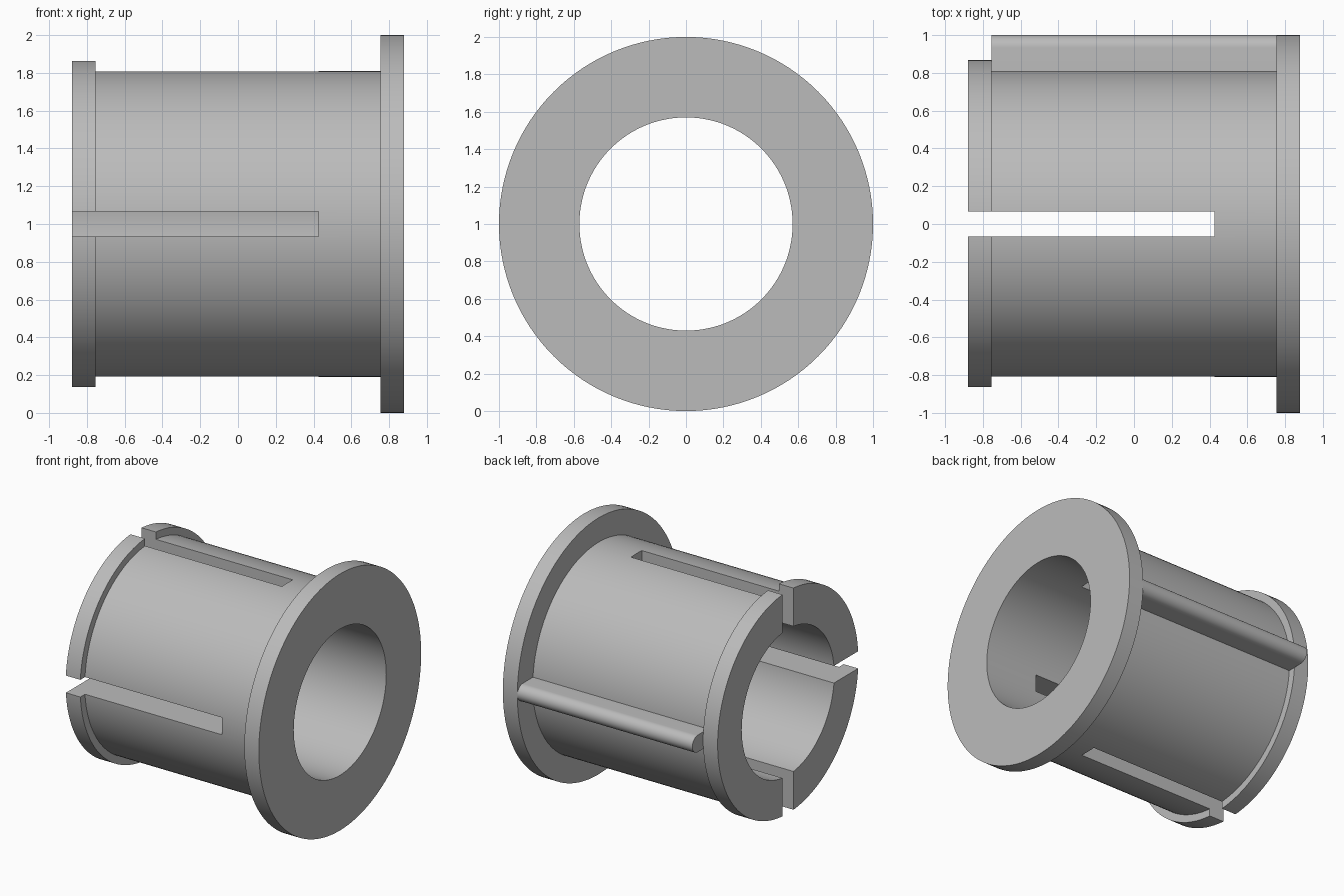
import bpy, bmesh
from math import pi, sin, cos, radians
from mathutils import Vector

if "Cube" in bpy.data.objects:
    bpy.data.objects.remove(bpy.data.objects["Cube"], do_unlink=True)

SEGMENTS = 128
AXIS = Vector((0, 0, 1))          # a point on the sleeve's centre line
BORE, BARREL, LIP, FLANGE = 0.57, 0.81, 0.867, 1.0
END, STEP, SLOT_END = 0.88, 0.755, 0.427
HALF_SLOT = 0.067

grey = bpy.data.materials.new("plain grey")
grey.use_nodes = True
colour = (0.5, 0.5, 0.5, 1)
grey.diffuse_color = colour
grey.node_tree.nodes["Principled BSDF"].inputs["Base Color"].default_value = colour


def make_object(name, bm):
    bmesh.ops.recalc_face_normals(bm, faces=bm.faces)
    mesh = bpy.data.meshes.new(name)
    bm.to_mesh(mesh)
    bm.free()
    mesh.materials.append(grey)
    obj = bpy.data.objects.new(name, mesh)
    bpy.context.collection.objects.link(obj)
    return obj


def make_active(obj):
    bpy.ops.object.select_all(action='DESELECT')
    obj.select_set(True)
    bpy.context.view_layer.objects.active = obj


def lathe(name, profile):
    """Turn a closed (x, radius) profile around the centre line."""
    bm = bmesh.new()
    rings = []
    for i in range(SEGMENTS):
        a = 2 * pi * i / SEGMENTS
        rings.append([bm.verts.new((x, r * sin(a), 1 + r * cos(a))) for x, r in profile])
    n = len(profile)
    for i in range(SEGMENTS):
        here, there = rings[i], rings[(i + 1) % SEGMENTS]
        for j in range(n):
            k = (j + 1) % n
            bm.faces.new((here[j], here[k], there[k], there[j]))
    return make_object(name, bm)


def box(name, low, high):
    bm = bmesh.new()
    bmesh.ops.create_cube(bm, size=1)
    low, high = Vector(low), Vector(high)
    for v in bm.verts:
        v.co = (low + high) / 2 + v.co * (high - low)
    return make_object(name, bm)


def cut(target, cutter):
    make_active(target)
    mod = target.modifiers.new("slot", 'BOOLEAN')
    mod.operation = 'DIFFERENCE'
    mod.solver = 'EXACT'
    mod.object = cutter
    bpy.ops.object.modifier_apply(modifier=mod.name)
    bpy.data.objects.remove(cutter, do_unlink=True)


# Sleeve: lip at one end, barrel, wide flange at the other end
sleeve = lathe("flanged_sleeve", [
    (-END, BORE), (-END, LIP), (-STEP, LIP), (-STEP, BARREL),
    (STEP, BARREL), (STEP, FLANGE), (END, FLANGE), (END, BORE)])

# Slots open at the lip end: top and bottom together, then the front
cut(sleeve, box("top_bottom_slot", (-1.1, -HALF_SLOT, -0.2), (SLOT_END, HALF_SLOT, 2.2)))
cut(sleeve, box("front_slot", (-1.1, -1.2, 1 - HALF_SLOT), (SLOT_END, 0, 1 + HALF_SLOT)))

# Round-topped key along the back, between lip and flange
r = 0.066
section = [(0.78, r)]
for i in range(25):
    a = pi / 2 - pi * i / 24
    section.append((FLANGE - r + r * cos(a), r * sin(a)))
section.append((0.78, -r))
bm = bmesh.new()
base = bm.faces.new([bm.verts.new(AXIS + Vector((-STEP, y, z))) for y, z in section])
grown = bmesh.ops.extrude_face_region(bm, geom=[base], use_keep_orig=True)
bmesh.ops.translate(bm, vec=(2 * STEP, 0, 0),
                    verts=[g for g in grown["geom"] if isinstance(g, bmesh.types.BMVert)])
key = make_object("back_key", bm)

for obj in (sleeve, key):
    make_active(obj)
    bpy.ops.object.shade_smooth_by_angle(angle=radians(30))
